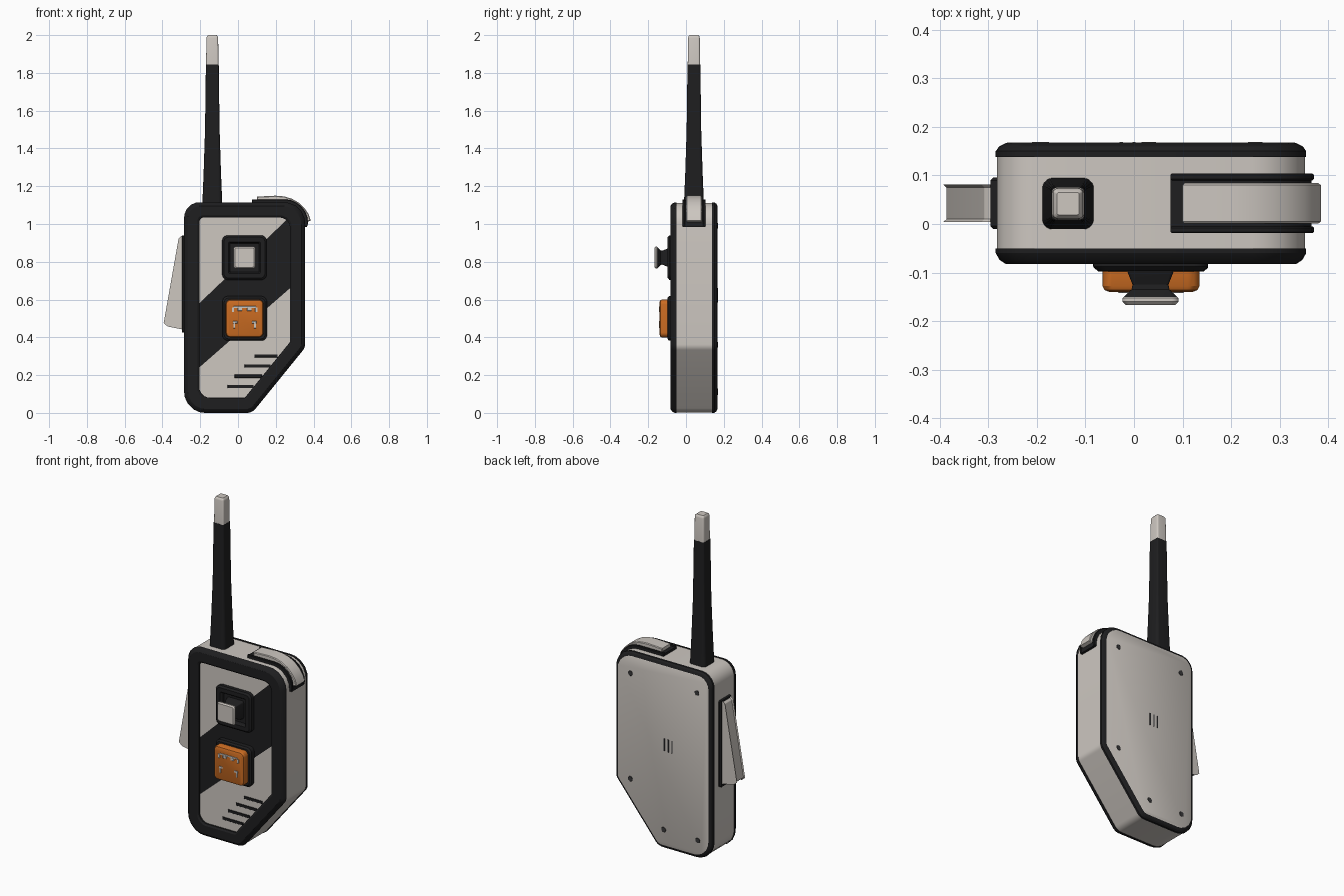
import bpy, bmesh, math
from mathutils import Vector

if "Cube" in bpy.data.objects:
    bpy.data.objects.remove(bpy.data.objects["Cube"])


def material(name, r, g, b):
    m = bpy.data.materials.new(name)
    m.diffuse_color = (r, g, b, 1)
    m.use_nodes = True
    m.node_tree.nodes["Principled BSDF"].inputs["Base Color"].default_value = m.diffuse_color
    return m


GREY = material("warm_light_grey", 0.61, 0.57, 0.53)
BLACK = material("matte_black", 0.013, 0.013, 0.014)
ORANGE = material("orange", 0.60, 0.15, 0.016)
STEEL = material("dark_steel", 0.04, 0.04, 0.042)


def rounded(corners, off, segs=5):
    """Inset an anticlockwise outline of (u, v, radius) and round its corners."""
    pts, n, out = [Vector(c[:2]) for c in corners], len(corners), []
    for i, p in enumerate(pts):
        d1 = (p - pts[i - 1]).normalized()
        d2 = (pts[(i + 1) % n] - p).normalized()
        n1, n2 = Vector((-d1.y, d1.x)), Vector((-d2.y, d2.x))
        q = p + (n1 + n2) * off / (1 + n1.dot(n2))
        if corners[i][2] == 0:
            out.append(q)
            continue
        r = max(corners[i][2] - off * 0.7, 0.004)
        half = (-d1).angle(d2) / 2
        t = r / math.tan(half)
        a, b = q - d1 * t, q + d2 * t
        c = q + (d2 - d1).normalized() * r / math.sin(half)
        for k in range(segs + 1):
            out.append(c + (a - c).lerp(b - c, k / segs).normalized() * r)
    return out


def finish(name, bm, mat):
    me = bpy.data.meshes.new(name)
    bm.to_mesh(me)
    bm.free()
    me.materials.append(mat)
    ob = bpy.data.objects.new(name, me)
    bpy.context.collection.objects.link(ob)
    bpy.ops.object.select_all(action='DESELECT')
    ob.select_set(True)
    bpy.context.view_layer.objects.active = ob
    bpy.ops.object.shade_smooth_by_angle(angle=math.radians(28))
    return ob


def loft(name, corners, levels, mat, axis='Y'):
    """Stack inset copies of an outline at (inset, depth) levels along an axis."""
    bm = bmesh.new()
    rings = []
    for off, w in levels:
        rings.append([bm.verts.new((p.x, w, p.y) if axis == 'Y' else (p.x, p.y, w))
                      for p in rounded(corners, off)])
    n = len(rings[0])
    for a, b in zip(rings, rings[1:]):
        for i in range(n):
            j = (i + 1) % n
            bm.faces.new((a[i], a[j], b[j], b[i]))
    bm.faces.new(rings[0])
    bm.faces.new(rings[-1])
    bmesh.ops.recalc_face_normals(bm, faces=bm.faces[:])
    return finish(name, bm, mat)


def slab(name, corners, w0, w1, mat, c=0.006):
    return loft(name, corners, [(c, w0), (0, w0 + c), (0, w1 - c), (c, w1)], mat)


def rect(u0, u1, v0, v1, r=0.0):
    return [(u0, v0, r), (u1, v0, r), (u1, v1, r), (u0, v1, r)]


def square(u, v, h, r):
    return rect(u - h, u + h, v - h, v + h, r)


# Handset case: shell, front frame with recessed floor, rear rim and back plate
BODY = [(-0.285, 0, 0.11), (0.075, 0, 0.06), (0.355, 0.345, 0.05),
        (0.355, 1.115, 0.11), (-0.285, 1.115, 0.08)]
loft("case_shell", BODY, [(0.003, -0.056), (0.003, 0.142)], GREY)
loft("front_frame", BODY, [(0, -0.05), (0, -0.06), (0.008, -0.074), (0.02, -0.082),
                           (0.07, -0.082), (0.08, -0.075), (0.08, -0.064)], BLACK)
loft("rear_rim", BODY, [(0, 0.138), (0, 0.15), (0.007, 0.16), (0.02, 0.1665)], BLACK)
loft("back_plate", BODY, [(0.021, 0.16), (0.021, 0.1665), (0.024, 0.168)], GREY)

# Light front panels either side of the black diagonal band
for name, p, q, keep_above in (("upper_panel", (-0.2, 0.585), (0.25, 1.015), True),
                               ("lower_panel", (-0.2, 0.245), (0.275, 0.66), False)):
    bm = bmesh.new()
    bm.faces.new([bm.verts.new((v.x, -0.067, v.y)) for v in rounded(BODY, 0.081)])
    normal = Vector((-(q[1] - p[1]), 0, q[0] - p[0]))
    bmesh.ops.bisect_plane(bm, geom=bm.verts[:] + bm.edges[:] + bm.faces[:],
                           plane_co=(p[0], 0, p[1]), plane_no=normal,
                           clear_inner=keep_above, clear_outer=not keep_above)
    for f in bm.faces:
        f.normal_update()
        if f.normal.y > 0:
            f.normal_flip()
    finish(name, bm, GREY)

# Speaker slots on the lower panel
for i, (x0, x1) in enumerate(((0.087, 0.21), (0.035, 0.172), (-0.018, 0.126), (-0.055, 0.082))):
    z = 0.302 - i * 0.054
    slab(f"speaker_slot_{i + 1}", rect(x0, x1, z - 0.008, z + 0.008), -0.071, -0.062, BLACK, 0.001)

# Joystick: recessed pad, flared stem, cap
JX, JZ = 0.034, 0.822
loft("joystick_pad", square(JX, JZ, 0.118, 0.03),
     [(0, -0.06), (0, -0.088), (0.01, -0.097), (0.034, -0.097), (0.04, -0.09), (0.042, -0.072)], BLACK)
loft("joystick_stem", square(JX, JZ, 0.055, 0.012),
     [(0, -0.07), (0.006, -0.095), (0.018, -0.125), (0.016, -0.135), (0, -0.15)], BLACK)
loft("joystick_cap", square(JX, JZ, 0.058, 0.014),
     [(0.006, -0.148), (0, -0.153), (0, -0.16), (0.007, -0.167)], GREY)

# Orange push button on its base, with plain tick marks
BX, BZ = 0.035, 0.5
loft("button_base", square(BX, BZ, 0.118, 0.03), [(0, -0.06), (0, -0.09), (0.01, -0.098)], BLACK)
loft("orange_button", square(BX, BZ, 0.1, 0.025),
     [(0, -0.09), (0, -0.128), (0.004, -0.136), (0.014, -0.14)], ORANGE)
slab("button_mark_top", rect(BX - 0.06, BX + 0.06, 0.555, 0.565), -0.142, -0.138, GREY, 0.001)
for side, s in (("left", -1), ("right", 1)):
    for k, (dx, z, w, h) in enumerate(((0.062, 0.546, 0.006, 0.012), (0.025, 0.548, 0.012, 0.008),
                                       (0.05, 0.48, 0.012, 0.006), (0.055, 0.462, 0.005, 0.014))):
        x = BX + s * dx
        slab(f"button_mark_{side}_{k + 1}", rect(x - w, x + w, z - h, z + h), -0.142, -0.138, GREY, 0.001)

# Side trigger and its mounting plate
slab("trigger_plate", rect(-0.296, -0.26, 0.425, 0.94), -0.01, 0.096, BLACK)
TRIGGER = [(-0.27, 0.45, 0), (-0.27, 0.92, 0), (-0.298, 0.93, 0.004), (-0.309, 0.92, 0.008),
           (-0.387, 0.478, 0.008), (-0.37, 0.463, 0.02), (-0.295, 0.448, 0)]
slab("side_trigger", TRIGGER[::-1], 0.004, 0.081, GREY)

# Shoulder lever curving over the top right corner, in a black guide
ARC = [math.radians(a) for a in range(0, 91, 15)]


def corner_arc(r):
    return [(0.245 + r * math.cos(a), 1.005 + r * math.sin(a), 0) for a in ARC]


guide = [(0.335, 0.985, 0), (0.366, 0.985, 0)] + corner_arc(0.121) + [
    (0.075, 1.126, 0), (0.075, 1.095, 0)] + corner_arc(0.09)[::-1]
slab("lever_guide", guide, -0.019, 0.104, BLACK, 0.004)
for name, y in (("lever_rail_front", -0.019), ("lever_rail_rear", 0.09)):
    rail = [(0.34, 0.99, 0), (0.368, 0.99, 0)] + corner_arc(0.126) + [
        (0.075, 1.131, 0), (0.075, 1.1, 0)] + corner_arc(0.095)[::-1]
    slab(name, rail, y, y + 0.014, BLACK, 0.003)
LEVER = [(0.35, 1.005, 0), (0.385, 1.018, 0), (0.374, 1.052, 0), (0.352, 1.084, 0),
         (0.323, 1.112, 0), (0.285, 1.134, 0), (0.245, 1.146, 0), (0.2, 1.15, 0),
         (0.1, 1.145, 0), (0.1, 1.105, 0), (0.25, 1.1, 0), (0.32, 1.07, 0)]
slab("shoulder_lever", LEVER, 0.001, 0.084, GREY, 0.004)

# Antenna and its light tip
AX, AY = -0.136, 0.042
loft("antenna", square(AX, AY, 0.053, 0.02),
     [(0, 1.1), (0.007, 1.27), (0.0145, 1.5), (0.019, 1.845)], BLACK, 'Z')
loft("antenna_tip", square(AX, AY, 0.033, 0.01),
     [(0, 1.84), (0.002, 1.985), (0.004, 1.993), (0.01, 2.0)], GREY, 'Z')

# Back details: screws and three centre vents
for i, (x, z) in enumerate(((0.25, 0.99), (-0.19, 0.99), (0.25, 0.36), (0.03, 0.115), (-0.195, 0.11))):
    slab(f"back_screw_{i + 1}", square(x, z, 0.015, 0.0145), 0.16, 0.1695, STEEL, 0.001)
for i in (-1, 0, 1):
    x = i * 0.026
    slab(f"back_vent_{i + 2}", rect(x - 0.004, x + 0.004, 0.585, 0.66), 0.16, 0.169, STEEL, 0.001)
